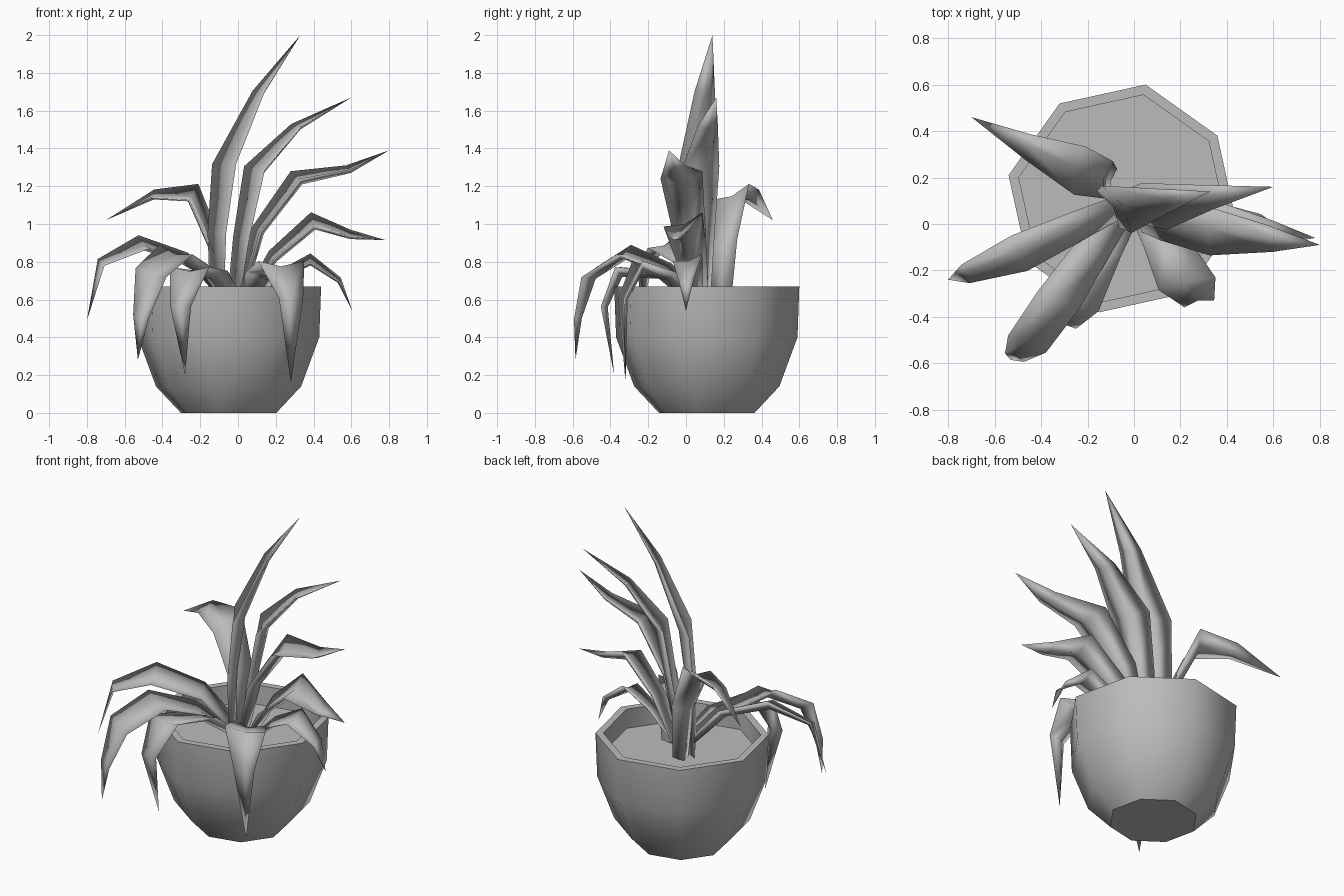
import bpy
import bmesh
from math import cos, sin, atan2, radians
from mathutils import Vector

cube = bpy.data.objects.get("Cube")
if cube:
    bpy.data.objects.remove(cube, do_unlink=True)

grey = bpy.data.materials.new("plain_grey")
grey.use_nodes = True
grey.diffuse_color = (0.5, 0.5, 0.5, 1)
grey.node_tree.nodes["Principled BSDF"].inputs["Base Color"].default_value = grey.diffuse_color


def finish(name, bm, angle):
    """Turn a bmesh into a shaded object."""
    mesh = bpy.data.meshes.new(name)
    bm.to_mesh(mesh)
    bm.free()
    mesh.materials.append(grey)
    obj = bpy.data.objects.new(name, mesh)
    bpy.context.collection.objects.link(obj)
    bpy.ops.object.select_all(action='DESELECT')
    obj.select_set(True)
    bpy.context.view_layer.objects.active = obj
    bpy.ops.object.shade_smooth_by_angle(angle=radians(angle))


def skin(bm, rings):
    """Join closed rings of vertices with quads."""
    count = len(rings[0])
    for low, high in zip(rings, rings[1:]):
        for i in range(count):
            j = (i + 1) % count
            bm.faces.new((low[i], low[j], high[j], high[i]))
    bm.faces.new(reversed(rings[0]))
    bm.faces.new(rings[-1])


def lathe(name, profile, centre, sides, start):
    """Spin a (radius, height) profile; every other corner is pulled in a little."""
    bm = bmesh.new()
    rings = []
    for radius, z in profile:
        ring = []
        for i in range(sides):
            a = radians(start + 360 * i / sides)
            r = radius * (1 if i % 2 else 0.98)
            ring.append(bm.verts.new((centre[0] + r * cos(a), centre[1] + r * sin(a), z)))
        rings.append(ring)
    skin(bm, rings)
    finish(name, bm, 48.3)


def leaf(name, base, tip, width, path, turn=0, roll=0, fold=0.28):
    """Grooved leaf along the line base-tip; path holds (fraction, height)."""
    base, tip = Vector(base), Vector(tip)
    points = [Vector((*base.lerp(tip, t), z)) for t, z in [(0, 0.55)] + path]
    heading = tip - base
    across = atan2(heading.y, heading.x) + radians(90 + turn)
    tilt = radians(roll)
    side = Vector((cos(across) * cos(tilt), sin(across) * cos(tilt), sin(tilt)))
    bm = bmesh.new()
    rings = []
    last = len(points) - 1
    for i, p in enumerate(points):
        u = i / last
        w = width * min(1, 0.55 + 0.9 * u, 2.1 * (1 - u))
        tangent = (points[min(i + 1, last)] - points[max(i - 1, 0)]).normalized()
        lift = tangent.cross(side).normalized() * w * fold
        half = side * w / 2
        # left edge, keel below, right edge, shallow groove above
        section = (p + half + lift, p, p - half + lift, p + lift * 0.55)
        rings.append([bm.verts.new(q) for q in reversed(section)])
    skin(bm, rings)
    bmesh.ops.remove_doubles(bm, verts=bm.verts[:], dist=0.0005)
    bmesh.ops.recalc_face_normals(bm, faces=bm.faces[:])
    finish(name, bm, 180)


# Eight-sided pot with a thick rim and a recessed soil surface
lathe("pot", [(0.258, 0), (0.392, 0.14), (0.49, 0.4), (0.5, 0.67), (0.455, 0.67), (0.455, 0.55)],
      (-0.05, 0.11), 8, 33.5)

# Upright leaves leaning to the left
leaf("tall_leaf", (-0.08, 0.09), (0.33, 0.14), 0.24,
     [(0.03, 0.95), (0.15, 1.3), (0.53, 1.69), (1, 2)], turn=25)
leaf("second_leaf", (0, 0.09), (0.6, 0.16), 0.23,
     [(0.1, 0.92), (0.23, 1.27), (0.55, 1.5), (1, 1.67)], turn=22, roll=5)
leaf("third_leaf", (0.02, 0.05), (0.8, -0.09), 0.23,
     [(0.15, 0.95), (0.41, 1.21), (0.74, 1.27), (1, 1.39)], turn=22, roll=10)

# Arching leaves on the left
leaf("left_arching_leaf", (0.04, 0.07), (0.78, -0.06), 0.22,
     [(0.22, 0.8), (0.5, 0.97), (0.75, 0.92), (1, 0.915)], turn=12, roll=20)
leaf("left_short_leaf", (0.05, 0.05), (0.605, 0), 0.16,
     [(0.3, 0.7), (0.6, 0.78), (0.86, 0.69), (1, 0.54)], turn=5, roll=15)

# Leaves drooping over the front of the rim
leaf("front_left_leaf", (0.05, 0.04), (0.28, -0.32), 0.25,
     [(0.4, 0.7), (0.75, 0.74), (0.97, 0.6), (1, 0.16)], turn=-20)
leaf("front_right_leaf", (-0.02, 0.05), (-0.28, -0.38), 0.21,
     [(0.45, 0.71), (0.9, 0.72), (1.08, 0.56), (1, 0.2)], turn=25)
leaf("front_long_leaf", (-0.05, 0.08), (-0.53, -0.585), 0.22,
     [(0.3, 0.73), (0.6, 0.81), (0.84, 0.71), (0.95, 0.5), (1, 0.28)], turn=12, roll=-15)

# Arching leaves on the right
leaf("right_long_leaf", (-0.05, 0.09), (-0.8, -0.24), 0.18,
     [(0.28, 0.79), (0.6, 0.86), (0.88, 0.78), (1, 0.49)], roll=-22)
leaf("back_right_leaf", (-0.12, 0.19), (-0.7, 0.46), 0.23,
     [(0.06, 0.87), (0.25, 1.12), (0.56, 1.13), (1, 1.02)], turn=12, roll=-22)
